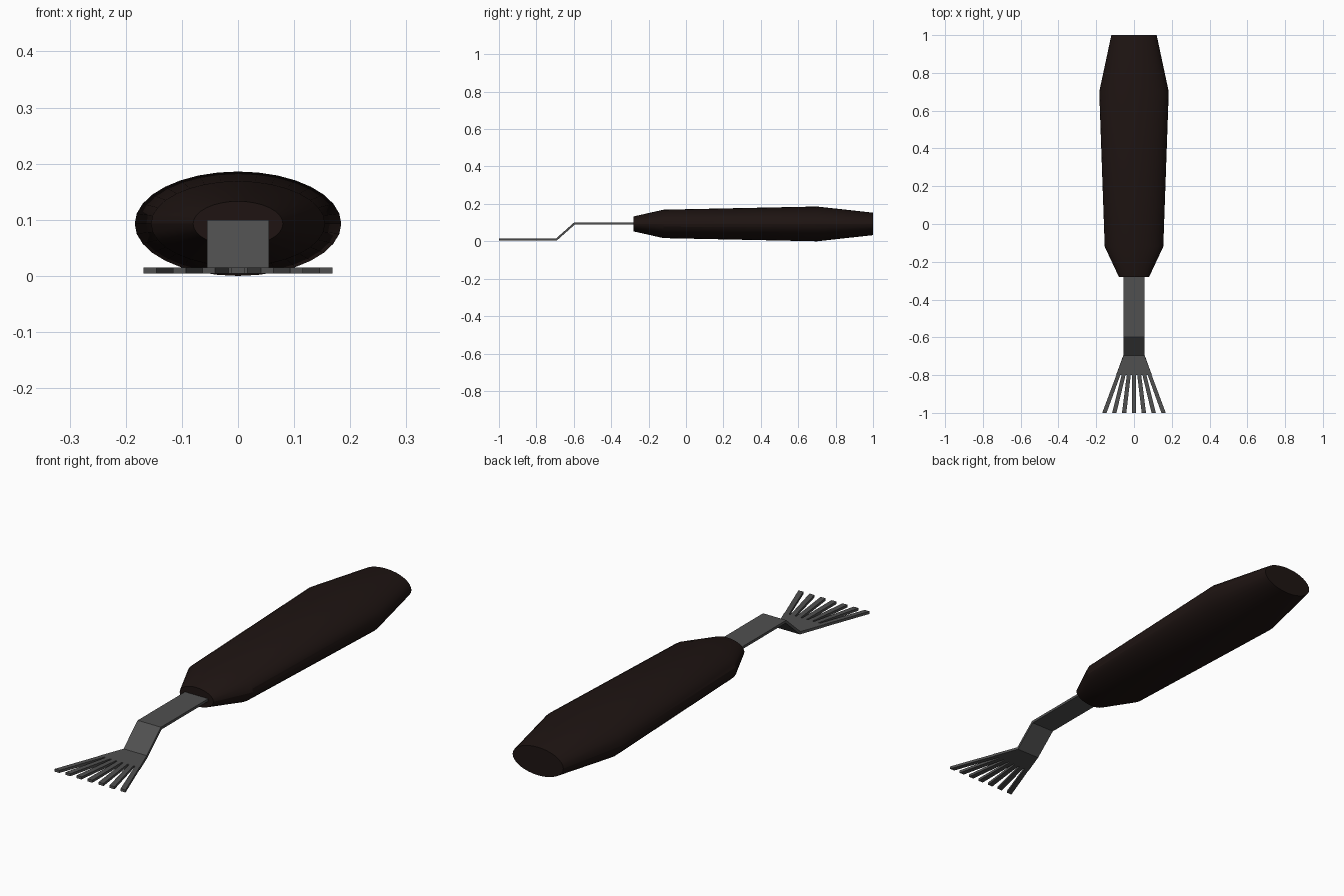
import bpy, bmesh, math

if "Cube" in bpy.data.objects:
    bpy.data.objects.remove(bpy.data.objects["Cube"])


def material(name, rgb):
    m = bpy.data.materials.new(name)
    m.diffuse_color = (*rgb, 1)
    m.use_nodes = True
    m.node_tree.nodes["Principled BSDF"].inputs["Base Color"].default_value = m.diffuse_color
    return m


def loft(name, rings, mat):
    """Skin equal-length point rings and cap both ends."""
    bm = bmesh.new()
    loops = [[bm.verts.new(p) for p in r] for r in rings]
    n = len(loops[0])
    for a, b in zip(loops, loops[1:]):
        for i in range(n):
            j = (i + 1) % n
            bm.faces.new((a[i], a[j], b[j], b[i]))
    bm.faces.new(loops[0][::-1])
    bm.faces.new(loops[-1])
    bmesh.ops.recalc_face_normals(bm, faces=bm.faces)
    me = bpy.data.meshes.new(name)
    bm.to_mesh(me)
    bm.free()
    me.materials.append(mat)
    ob = bpy.data.objects.new(name, me)
    bpy.context.collection.objects.link(ob)
    return ob


def ellipse(y, rx, rz, zc=0.093, sides=32):
    return [(rx * math.cos(2 * math.pi * i / sides), y,
             zc + rz * math.sin(2 * math.pi * i / sides)) for i in range(sides)]


def slab(x, y, z, half_w, dy=0.0, t=0.0055):
    """Rectangular section; dy slants it so bends stay mitred."""
    return [(x - half_w, y - dy, z - t), (x + half_w, y - dy, z - t),
            (x + half_w, y + dy, z + t), (x - half_w, y + dy, z + t)]


brown = material("dark_wood", (0.013, 0.007, 0.006))
steel = material("dark_steel", (0.08, 0.08, 0.08))

# Oval tapered handle
handle = loft("handle", [ellipse(-0.28, 0.08, 0.04), ellipse(-0.12, 0.155, 0.076),
                         ellipse(0.70, 0.184, 0.093), ellipse(1.0, 0.12, 0.06)], brown)
bpy.context.view_layer.objects.active = handle
handle.select_set(True)
bpy.ops.object.shade_smooth_by_angle(angle=math.radians(20))

# Cranked neck that spreads into the fan plate
loft("neck", [slab(0, -0.20, 0.0945, 0.055), slab(0, -0.597, 0.0945, 0.055, -0.002),
              slab(0, -0.693, 0.0095, 0.055, -0.002), slab(0, -0.80, 0.0095, 0.095)], steel)

# Seven splayed tines
for i in range(-3, 4):
    loft(f"tine_{i + 4}", [slab(i * 0.0277, -0.80, 0.0095, 0.0105),
                           slab(i * 0.0522, -1.0, 0.0095, 0.0115)], steel)
